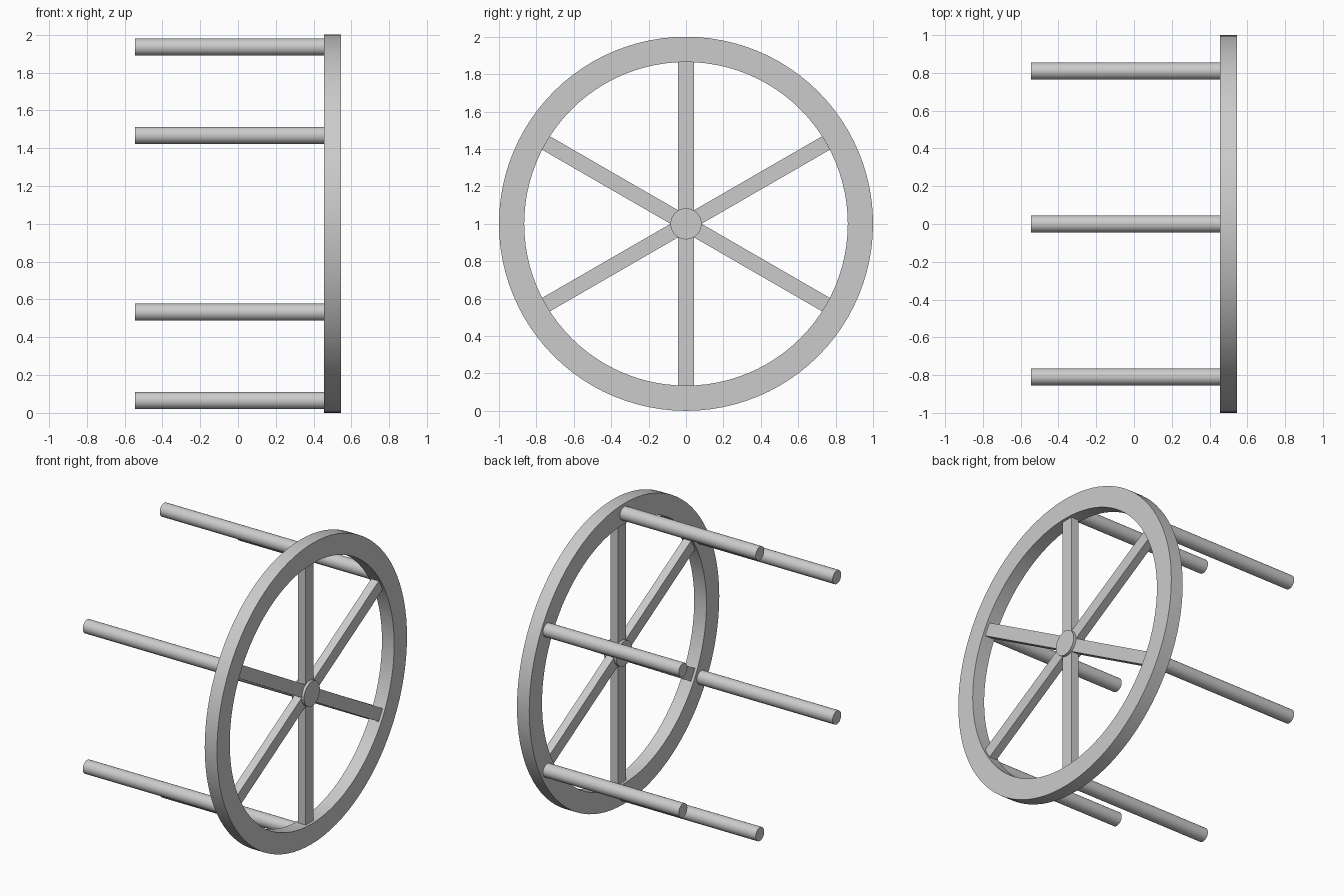
import bpy
import math

if "Cube" in bpy.data.objects:
    bpy.data.objects.remove(bpy.data.objects["Cube"], do_unlink=True)

WHEEL_X = 0.5        # middle plane of the wheel
CENTRE_Z = 1.0
THICK = 0.09
RIM_IN, RIM_OUT = 0.865, 1.0
ROD_RING = 0.935     # distance of the rods from the axle
SPOKE_W, SPOKE_D = 0.083, 0.055

grey = bpy.data.materials.new("plain_grey")
grey.use_nodes = True
colour = (0.6, 0.6, 0.6, 1)
grey.diffuse_color = colour
grey.node_tree.nodes["Principled BSDF"].inputs["Base Color"].default_value = colour


def finish(obj, name, smooth=False):
    obj.name = name
    obj.data.materials.append(grey)
    if smooth:
        bpy.ops.object.shade_smooth_by_angle(angle=math.radians(35))
    return obj


def rod_along_x(name, radius, length, location, sides):
    bpy.ops.mesh.primitive_cylinder_add(
        vertices=sides, radius=radius, depth=length,
        location=location, rotation=(0, math.pi / 2, 0))
    return finish(bpy.context.object, name, True)


# Rim: a rectangular section swept round the axle
def make_rim(sides=96):
    section = [(-THICK / 2, RIM_IN), (THICK / 2, RIM_IN),
               (THICK / 2, RIM_OUT), (-THICK / 2, RIM_OUT)]
    verts, faces = [], []
    for i in range(sides):
        a = math.tau * i / sides
        verts += [(x, r * math.cos(a), r * math.sin(a)) for x, r in section]
        for k in range(4):
            m, n = (k + 1) % 4, (i + 1) % sides
            faces.append((i * 4 + k, i * 4 + m, n * 4 + m, n * 4 + k))
    mesh = bpy.data.meshes.new("rim")
    mesh.from_pydata(verts, [], faces)
    obj = bpy.data.objects.new("rim", mesh)
    obj.location = (WHEEL_X, 0, CENTRE_Z)
    bpy.context.collection.objects.link(obj)
    bpy.ops.object.select_all(action='DESELECT')
    obj.select_set(True)
    bpy.context.view_layer.objects.active = obj
    # make the faces point outward
    bpy.ops.object.mode_set(mode='EDIT')
    bpy.ops.mesh.select_all(action='SELECT')
    bpy.ops.mesh.normals_make_consistent(inside=False)
    bpy.ops.object.mode_set(mode='OBJECT')
    finish(obj, "rim", True)


make_rim()

# Hub, as thick as the rim
rod_along_x("hub", 0.083, THICK, (WHEEL_X, 0, CENTRE_Z), 48)

# Six spokes, thinner than the rim, and a rod behind the end of each
for i in range(6):
    a = math.radians(90 + 60 * i)
    dy, dz = math.cos(a), math.sin(a)

    start, end = 0.05, RIM_IN + 0.005
    mid = (start + end) / 2
    bpy.ops.mesh.primitive_cube_add(
        size=1, location=(WHEEL_X, mid * dy, CENTRE_Z + mid * dz), rotation=(a, 0, 0))
    spoke = bpy.context.object
    spoke.scale = (SPOKE_D, end - start, SPOKE_W)
    bpy.ops.object.transform_apply(location=False, rotation=False, scale=True)
    finish(spoke, f"spoke_{i + 1}")

    rod_along_x(f"rod_{i + 1}", 0.045, 1.0,
                (-0.045, ROD_RING * dy, CENTRE_Z + ROD_RING * dz), 32)
